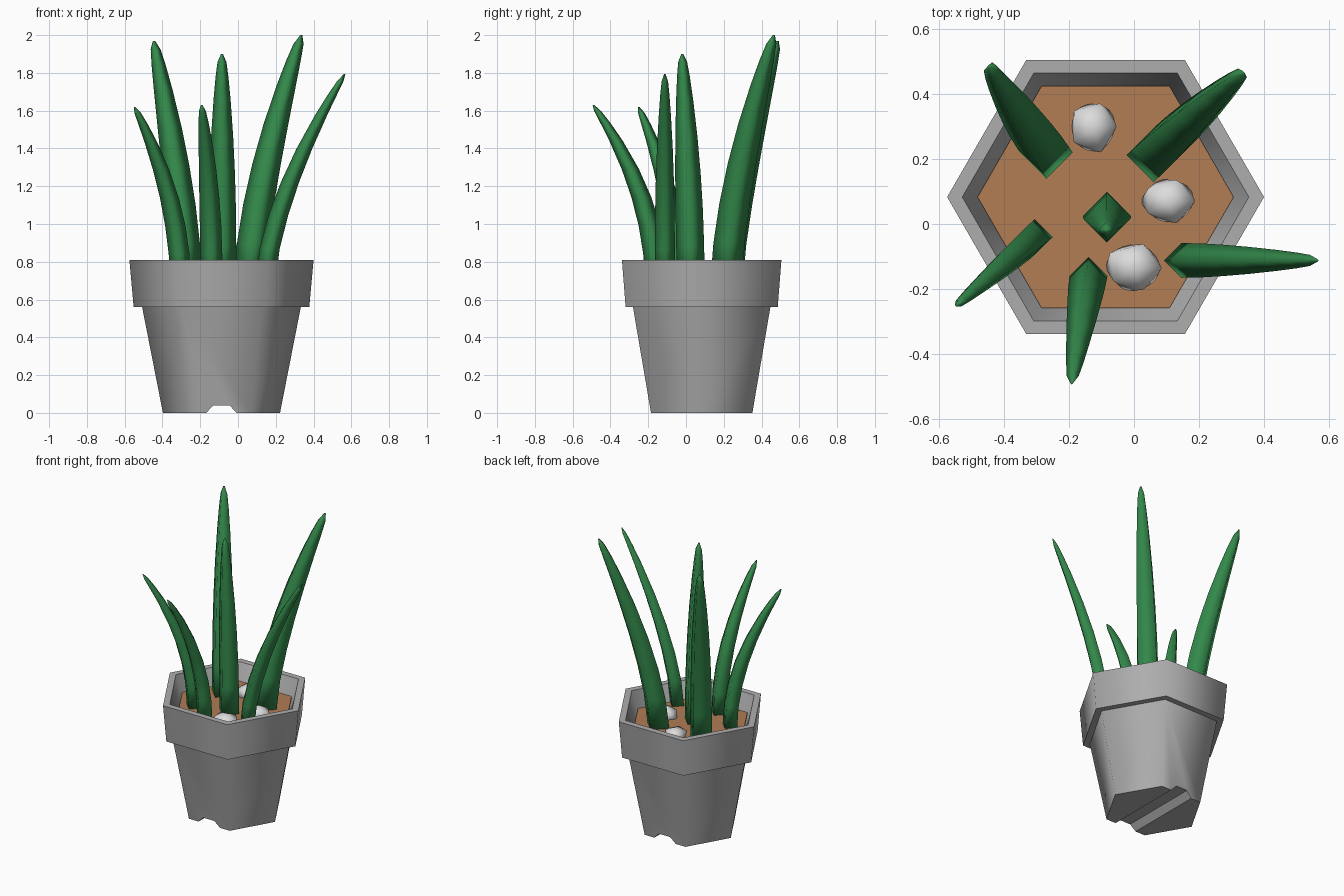
import bpy, bmesh, math, random
from mathutils import Vector

if "Cube" in bpy.data.objects:
    bpy.data.objects.remove(bpy.data.objects["Cube"])

random.seed(4)
CX, CY = -0.0875, 0.083      # pot axis
SOIL_Z = 0.70


def material(name, rgb):
    m = bpy.data.materials.new(name)
    m.diffuse_color = (*rgb, 1)
    m.use_nodes = True
    m.node_tree.nodes["Principled BSDF"].inputs["Base Color"].default_value = m.diffuse_color
    return m


GREY = material("pot_grey", (0.42, 0.42, 0.42))
BROWN = material("soil_brown", (0.44, 0.205, 0.09))
GREEN = material("leaf_green", (0.033, 0.25, 0.07))
WHITE = material("stone_white", (0.72, 0.72, 0.72))


def finish(bm, name, mat, angle=None):
    bmesh.ops.recalc_face_normals(bm, faces=bm.faces)
    me = bpy.data.meshes.new(name)
    bm.to_mesh(me)
    bm.free()
    ob = bpy.data.objects.new(name, me)
    bpy.context.collection.objects.link(ob)
    if mat:
        me.materials.append(mat)
    if angle:
        smooth(ob, angle)
    return ob


def smooth(ob, angle):
    bpy.ops.object.select_all(action='DESELECT')
    bpy.context.view_layer.objects.active = ob
    ob.select_set(True)
    bpy.ops.object.shade_smooth_by_angle(angle=math.radians(angle))


def loft(rings, sides):
    """Closed solid through horizontal rings of (x, y, z, radius)."""
    bm = bmesh.new()
    loops = []
    for x, y, z, r in rings:
        loops.append([bm.verts.new((x + r * math.cos(2 * math.pi * i / sides),
                                    y + r * math.sin(2 * math.pi * i / sides), z))
                      for i in range(sides)])
    for a, b in zip(loops, loops[1:]):
        for i in range(sides):
            j = (i + 1) % sides
            bm.faces.new((a[i], a[j], b[j], b[i]))
    bm.faces.new(loops[0][::-1])
    bm.faces.new(loops[-1])
    return bm


# Hexagonal pot with stepped rim
profile = [(0.31, 0), (0.42, 0.56), (0.465, 0.56), (0.4875, 0.81),
           (0.441, 0.81), (0.391, SOIL_Z - 0.02)]
pot = finish(loft([(CX, CY, z, r) for r, z in profile], 6), "pot", GREY)

# Drainage groove across the underside
bm = bmesh.new()
section = [(-0.12, -0.04), (0.12, -0.04), (0.042, 0.04), (-0.042, 0.04)]
ends = [[bm.verts.new((CX + x, CY + y, z)) for x, z in section] for y in (-0.6, 0.6)]
for i in range(4):
    j = (i + 1) % 4
    bm.faces.new((ends[0][i], ends[0][j], ends[1][j], ends[1][i]))
bm.faces.new(ends[0])
bm.faces.new(ends[1])
cutter = finish(bm, "groove_cutter", GREY)
cutter.hide_render = True
mod = pot.modifiers.new("groove", 'BOOLEAN')
mod.operation, mod.solver, mod.object = 'DIFFERENCE', 'EXACT', cutter
bpy.context.view_layer.objects.active = pot
bpy.ops.object.modifier_apply(modifier=mod.name)
bpy.data.objects.remove(cutter)
smooth(pot, 65)
for p in pot.data.polygons:
    if p.normal.z < -0.5:
        p.use_smooth = False

# Soil
finish(loft([(CX, CY, SOIL_Z - 0.015, 0.394), (CX, CY, SOIL_Z, 0.394)], 6), "soil", BROWN)

# Leaves: base xy, radius, tip xyz, bend exponent
leaves = {
    "leaf_centre": ((-0.083, 0.025), 0.074, (-0.085, -0.02, 1.90), 1.5),
    "leaf_back_left": ((-0.27, 0.22), 0.081, (-0.445, 0.485, 1.97), 1.45),
    "leaf_back_right": ((0.06, 0.212), 0.083, (0.335, 0.465, 2.00), 1.5),
    "leaf_right": ((0.145, -0.112), 0.053, (0.565, -0.112, 1.795), 1.6),
    "leaf_front_left": ((-0.305, -0.04), 0.055, (-0.547, -0.25, 1.62), 1.95),
    "leaf_front": ((-0.14, -0.16), 0.058, (-0.192, -0.49, 1.63), 2.0),
}
taper = [(0, 1), (0.16, 1), (0.32, 0.98), (0.48, 0.91), (0.64, 0.79),
         (0.8, 0.61), (0.9, 0.46), (0.965, 0.32), (1, 0.07)]
for name, ((bx, by), r, (tx, ty, tz), bend) in leaves.items():
    z0 = SOIL_Z - 0.01
    rings = [(bx + (tx - bx) * h ** bend, by + (ty - by) * h ** bend,
              z0 + (tz - z0) * h, r * f) for h, f in taper]
    finish(loft(rings, 4), name, GREEN, 100)

# Pebbles lying on the soil
stones = [(-0.125, 0.30, 0.078, 0.086), (0.105, 0.07, 0.088, 0.074),
          (0.0, -0.135, 0.094, 0.08)]
for n, (x, y, rx, ry) in enumerate(stones):
    bm = bmesh.new()
    bmesh.ops.create_icosphere(bm, subdivisions=1, radius=1)
    for v in bm.verts:
        k = random.uniform(0.92, 1.1)
        v.co = Vector((x + v.co.x * rx * k, y + v.co.y * ry * k,
                       SOIL_Z + 0.015 + v.co.z * 0.055 * k))
    finish(bm, f"pebble_{n + 1}", WHITE, 80)
